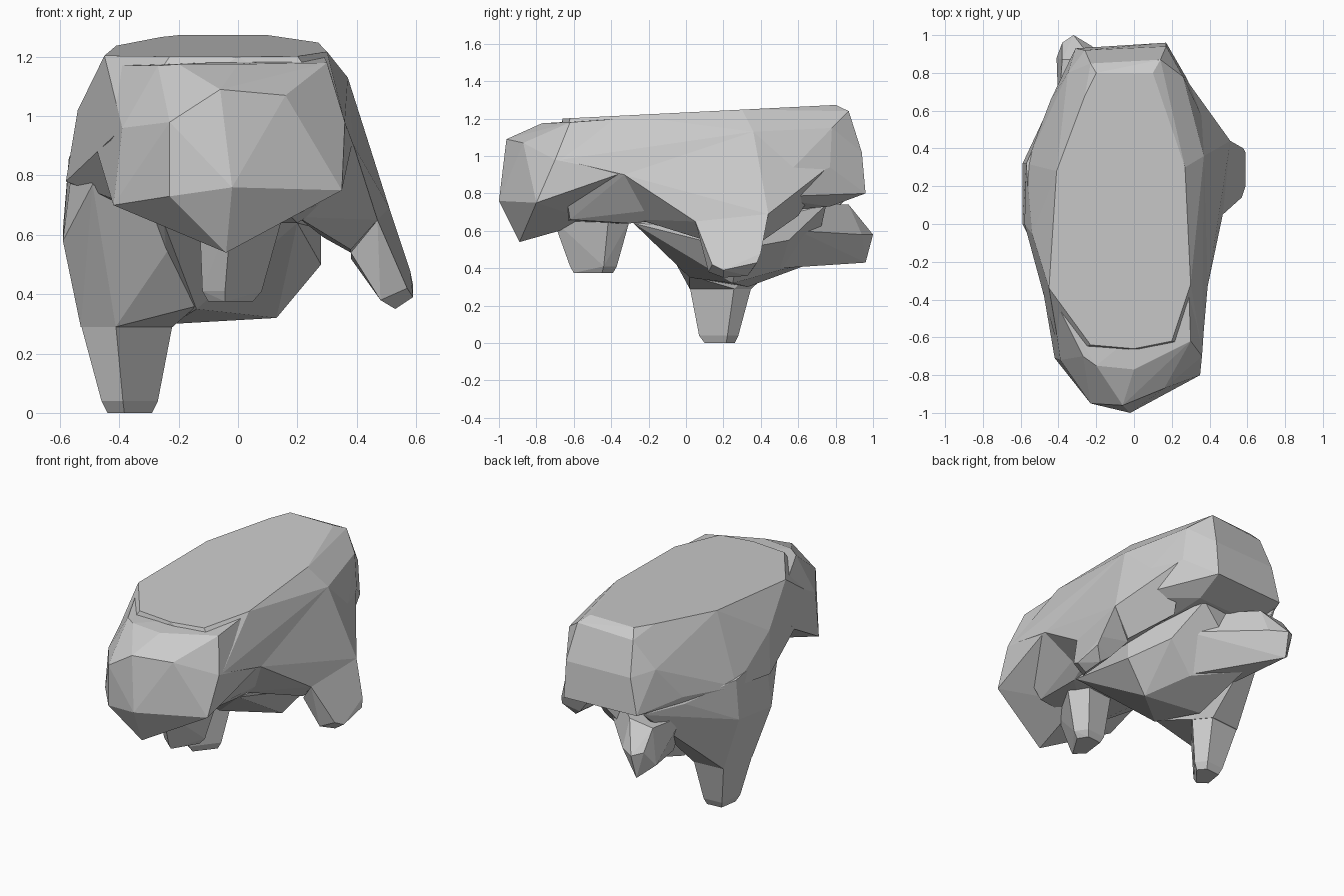
import bpy, bmesh, math


def faceted(name, pts):
    """Low-poly solid wrapped around a few corner points."""
    bm = bmesh.new()
    for p in pts:
        bm.verts.new(p)
    res = bmesh.ops.convex_hull(bm, input=bm.verts[:])
    junk = {g for g in res["geom_interior"] + res["geom_unused"]
            if isinstance(g, bmesh.types.BMVert)}
    bmesh.ops.delete(bm, geom=list(junk), context='VERTS')
    bmesh.ops.dissolve_limit(bm, angle_limit=math.radians(4),
                             verts=bm.verts[:], edges=bm.edges[:])
    bmesh.ops.recalc_face_normals(bm, faces=bm.faces[:])
    me = bpy.data.meshes.new(name)
    bm.to_mesh(me)
    bm.free()
    ob = bpy.data.objects.new(name, me)
    bpy.context.collection.objects.link(ob)
    return ob


def ring(x0, x1, y0, y1, z):
    """Uneven five-sided leg section inside the given bounds."""
    uv = [(0, 0.25), (0.38, 0), (1, 0.72), (0.75, 1), (0.12, 0.95)]
    return [(x0 + u * (x1 - x0), y0 + v * (y1 - y0), z) for u, v in uv]


# flat sloping back
outline = [(-0.23, -0.64), (0.0, -0.66), (0.2, -0.62), (0.3, -0.32), (0.26, 0.05), (0.27, 0.3),
           (0.13, 0.7), (0.1, 0.8), (-0.2, 0.8), (-0.26, 0.68), (-0.41, 0.28), (-0.45, -0.34)]
top = [(x, y, 1.233 + 0.05 * y + 0.06 * min(0, x + 0.25)) for x, y in outline]

# main shell
faceted("body_shell", top + [
    (-0.39, -0.7, 0.96), (-0.48, -0.35, 0.89), (-0.54, -0.05, 1.02), (-0.58, 0.0, 0.78),
    (-0.57, 0.32, 0.82), (-0.44, 0.66, 0.85), (-0.35, 0.8, 1.05),
    (0.36, -0.67, 0.98), (0.39, -0.33, 0.9), (0.37, 0.36, 1.13), (0.43, 0.42, 0.78),
    (0.28, 0.77, 0.94), (0.26, 0.78, 1.15),
    (0.17, 0.96, 0.8), (-0.31, 0.93, 0.8), (0.17, 0.94, 1.02), (-0.26, 0.92, 1.02),
    (0.14, 0.87, 1.24), (-0.23, 0.85, 1.22),
    (-0.2, -0.65, 0.64), (0.18, -0.62, 0.66), (0.2, -0.3, 0.64), (-0.25, -0.3, 0.64),
    (-0.25, 0.75, 0.73), (0.15, 0.77, 0.73)])

# blunt head, blending back into the shell
faceted("head", [
    (-0.23, -0.95, 0.73), (-0.23, -0.95, 0.98), (-0.06, -0.96, 1.09), (-0.02, -1.0, 0.76),
    (0.16, -0.89, 0.82), (0.16, -0.87, 1.07), (0.35, -0.8, 0.75), (0.36, -0.7, 0.98),
    (0.3, -0.62, 1.18), (-0.04, -0.89, 0.54), (0.18, -0.75, 0.68), (-0.24, -0.76, 0.67),
    (-0.42, -0.71, 0.7), (-0.39, -0.72, 0.96), (-0.27, -0.7, 1.17), (-0.2, -0.75, 1.175),
    (0.0, -0.77, 1.175), (0.0, -0.5, 0.65), (0.29, -0.35, 1.2), (0.385, -0.34, 0.91),
    (-0.44, -0.36, 1.17), (-0.48, -0.36, 0.9)])

# sagging belly
faceted("belly", [
    (-0.25, -0.28, 0.64), (0.2, -0.28, 0.64), (0.28, 0.28, 0.5), (0.28, 0.28, 0.62),
    (0.13, 0.25, 0.32), (-0.06, 0.05, 0.37), (-0.14, 0.02, 0.35), (-0.22, 0.33, 0.3),
    (-0.25, 0.68, 0.43), (0.0, 0.5, 0.39), (0.1, 0.75, 0.74), (-0.35, 0.7, 0.7),
    (-0.4, 0.3, 0.7), (0.0, 0.0, 0.9), (0.18, 0.55, 0.55)])

# standing left leg: thigh and foot
faceted("left_thigh", ring(-0.53, -0.22, 0.02, 0.35, 0.29) + [
    (-0.55, 0.0, 0.9), (-0.57, 0.32, 0.86), (-0.49, -0.2, 0.77), (-0.59, 0.0, 0.58),
    (-0.59, 0.32, 0.62), (-0.14, 0.02, 0.36), (-0.2, -0.15, 0.6), (-0.44, 0.64, 0.8),
    (-0.32, 0.88, 0.79), (-0.25, 0.5, 0.5)])
faceted("left_foot", ring(-0.53, -0.22, 0.02, 0.35, 0.3) +
        ring(-0.46, -0.27, 0.07, 0.28, 0.04) + ring(-0.44, -0.29, 0.1, 0.26, 0.0))

# splayed right leg: thigh and foot
faceted("right_thigh", [
    (0.37, 0.36, 1.13), (0.28, 0.05, 1.2), (0.39, -0.33, 0.9), (0.47, 0.05, 0.65),
    (0.51, 0.44, 0.69), (0.38, 0.1, 0.55), (0.29, 0.2, 0.59), (0.38, 0.4, 0.54),
    (0.2, -0.25, 0.66), (0.28, 0.76, 0.94), (0.2, 0.6, 0.68)])
faceted("right_foot", [
    (0.47, 0.05, 0.65), (0.51, 0.44, 0.69), (0.38, 0.1, 0.54), (0.38, 0.4, 0.52),
    (0.48, 0.12, 0.38), (0.57, 0.14, 0.42), (0.59, 0.2, 0.39), (0.59, 0.38, 0.43),
    (0.53, 0.2, 0.35), (0.53, 0.33, 0.36), (0.48, 0.36, 0.4), (0.58, 0.4, 0.48)])

# stubby front leg
faceted("front_leg", ring(-0.13, 0.15, -0.71, -0.3, 0.66) +
        ring(-0.12, 0.08, -0.62, -0.37, 0.41) + ring(-0.1, 0.05, -0.6, -0.39, 0.375))

# raised back leg
faceted("back_leg", [
    (-0.41, 0.88, 0.5), (-0.33, 0.96, 0.43), (-0.32, 1.0, 0.58), (-0.38, 0.96, 0.6),
    (-0.22, 0.94, 0.58), (-0.38, 0.87, 0.72), (-0.22, 0.87, 0.74), (-0.4, 0.6, 0.7),
    (0.05, 0.6, 0.74), (-0.3, 0.55, 0.44), (0.0, 0.5, 0.4), (-0.22, 0.8, 0.42),
    (0.1, 0.6, 0.6)])
